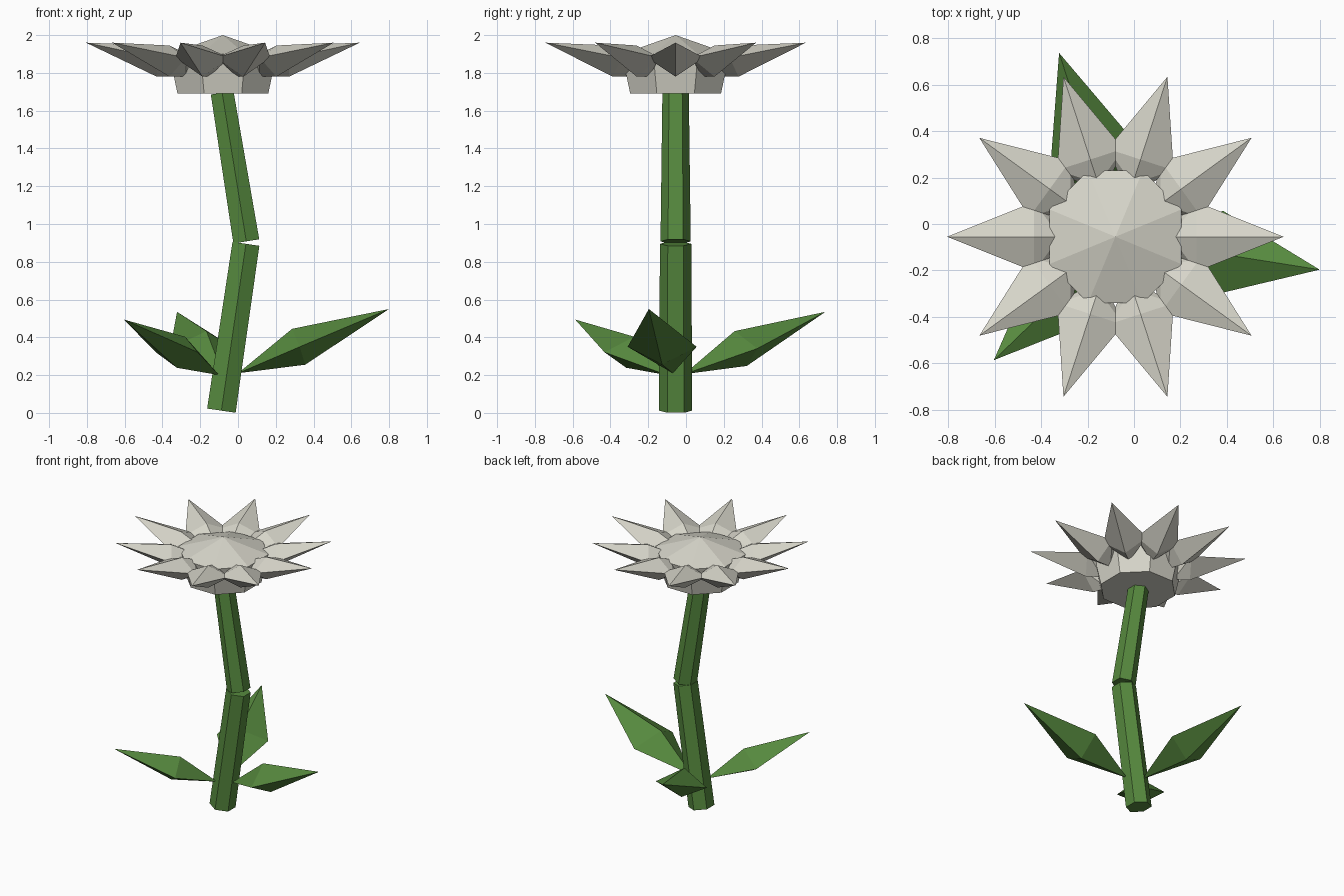
import bpy, bmesh
from math import radians, cos, sin, pi
from mathutils import Vector, Matrix

cube = bpy.data.objects.get("Cube")
if cube:
    bpy.data.objects.remove(cube, do_unlink=True)


def material(name, rgb):
    m = bpy.data.materials.new(name)
    m.use_nodes = True
    m.diffuse_color = (*rgb, 1)
    bsdf = m.node_tree.nodes["Principled BSDF"]
    bsdf.inputs["Base Color"].default_value = (*rgb, 1)
    bsdf.inputs["Roughness"].default_value = 0.9
    return m


cream = material("cream_white", (0.68, 0.67, 0.59))
green = material("leaf_green", (0.093, 0.25, 0.048))


def faceted(name, points, mat, place=Matrix()):
    """Closed flat-sided solid wrapped around a few corner points."""
    bm = bmesh.new()
    for p in points:
        bm.verts.new(place @ Vector(p))
    bmesh.ops.convex_hull(bm, input=bm.verts[:])
    bmesh.ops.dissolve_limit(bm, angle_limit=radians(1), verts=bm.verts[:], edges=bm.edges[:])
    bmesh.ops.recalc_face_normals(bm, faces=bm.faces[:])
    mesh = bpy.data.meshes.new(name)
    bm.to_mesh(mesh)
    bm.free()
    mesh.materials.append(mat)
    obj = bpy.data.objects.new(name, mesh)
    bpy.context.collection.objects.link(obj)
    return obj


def ring(radius, z, sides, turn):
    return [Vector((radius * cos(turn + 2 * pi * i / sides),
                    radius * sin(turn + 2 * pi * i / sides), z)) for i in range(sides)]


def stem_segment(name, start, end, r_start, r_end):
    start, end = Vector(start), Vector(end)
    axis = end - start
    tilt = Vector((0, 0, 1)).rotation_difference(axis).to_matrix().to_4x4()
    pts = ring(r_start, 0, 6, pi / 2) + ring(r_end, axis.length, 6, pi / 2)
    faceted(name, pts, green, Matrix.Translation(start) @ tilt)


# Bent stem in two six-sided pieces
stem_segment("lower_stem", (-0.088, -0.055, 0.012), (0.042, -0.055, 0.895), 0.088, 0.083)
stem_segment("upper_stem", (0.044, -0.055, 0.908), (-0.084, -0.055, 1.695), 0.08, 0.07)

# Three diamond-section leaves: base, ridge, two sides, keel, tip
leaf = [(0, 0, 0), (0.29, 0, 0.235), (0.36, 0.185, 0.14), (0.36, -0.185, 0.14),
        (0.36, 0, 0.045), (0.81, 0, 0.34)]
for name, base, angle, size in (("left_leaf", (0, -0.07, 0.21), -9, 1.0),
                                ("back_leaf", (-0.08, -0.01, 0.205), 108, 0.97),
                                ("front_right_leaf", (-0.1, -0.1, 0.2), 224, 0.865)):
    place = Matrix.Translation(base) @ Matrix.Rotation(radians(angle), 4, 'Z') @ Matrix.Scale(size, 4)
    faceted(name, leaf, green, place)

# Eight-sided flower head with a low pointed cap
centre = Matrix.Translation((-0.08, -0.055, 0))
head = ring(0.26, 1.69, 8, pi / 8) + ring(0.308, 1.90, 8, pi / 8) + [(0, 0, 2.0)]
faceted("flower_head", head, cream, centre)

# Ten pointed petals around the head
petal = [(0.24, 0, 1.90), (0.24, 0.05, 1.85), (0.24, -0.05, 1.85), (0.24, 0, 1.78),
         (0.35, 0, 1.945), (0.35, 0.15, 1.88), (0.35, -0.15, 1.88), (0.35, 0, 1.78),
         (0.725, 0, 1.96)]
for i in range(10):
    faceted(f"petal_{i + 1}", petal, cream, centre @ Matrix.Rotation(i * pi / 5, 4, 'Z'))
